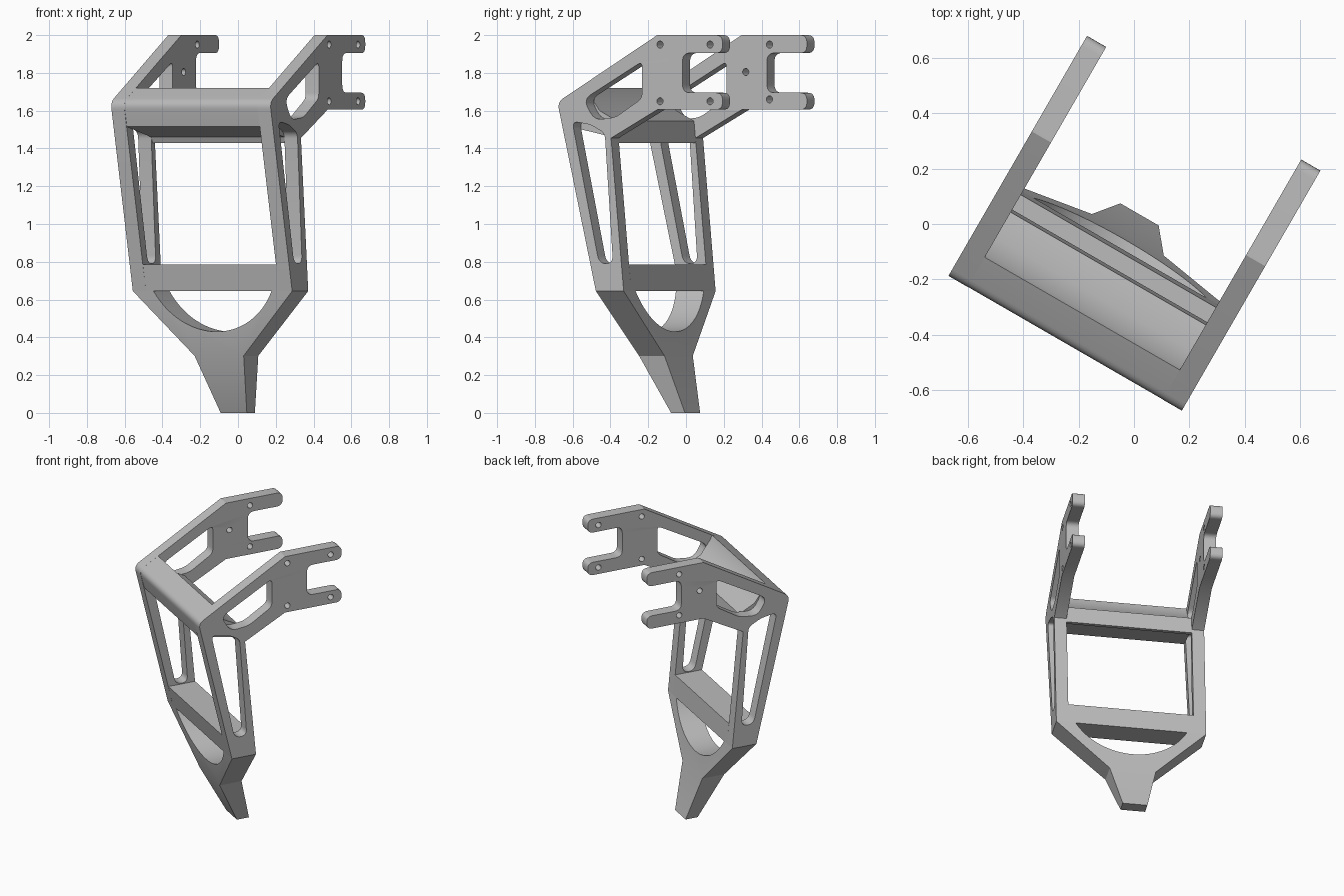
import bpy, bmesh, math
from mathutils import Matrix, Vector

cube = bpy.data.objects.get("Cube")
if cube:
    bpy.data.objects.remove(cube, do_unlink=True)

grey = bpy.data.materials.new("matte_grey")
grey.use_nodes = True
grey.diffuse_color = (0.5, 0.5, 0.5, 1)
grey.node_tree.nodes["Principled BSDF"].inputs["Base Color"].default_value = (0.5, 0.5, 0.5, 1)

# The bracket is turned on its vertical axis: local x is width, local y is depth
TURN = Matrix.Rotation(math.radians(-30), 4, 'Z')
# Maps a flat profile (depth, height) with its thickness along the width
PROFILE = Matrix(((0, 0, 1, 0), (1, 0, 0, 0), (0, 1, 0, 0), (0, 0, 0, 1)))
HALF, THICK = 0.487, 0.08
INNER = HALF - THICK


def rounded(corners, steps=6):
    """Outline from (a, b[, radius]) corners, rounding those with a radius."""
    pts = []
    for i, c in enumerate(corners):
        p = Vector(c[:2])
        if len(c) < 3:
            pts.append(p)
            continue
        a = p + (Vector(corners[i - 1][:2]) - p).normalized() * c[2]
        b = p + (Vector(corners[(i + 1) % len(corners)][:2]) - p).normalized() * c[2]
        for k in range(steps + 1):
            t = k / steps
            pts.append(a * (1 - t) ** 2 + p * 2 * t * (1 - t) + b * t * t)
    return pts


def circle(a, b, r=0.019, n=20):
    return [Vector((a + r * math.cos(k * math.tau / n), b + r * math.sin(k * math.tau / n)))
            for k in range(n)]


def add_object(name, mesh):
    mesh.name = name
    mesh.materials.clear()
    mesh.materials.append(grey)
    ob = bpy.data.objects.new(name, mesh)
    bpy.context.collection.objects.link(ob)
    return ob


def prism(name, outlines, centre, half_width):
    """Extrude a filled profile with holes across the width."""
    cu = bpy.data.curves.new(name, 'CURVE')
    cu.dimensions, cu.fill_mode, cu.extrude = '2D', 'BOTH', half_width
    for line in outlines:
        sp = cu.splines.new('POLY')
        sp.points.add(len(line) - 1)
        for pt, p in zip(sp.points, line):
            pt.co = (p.x, p.y, 0, 1)
        sp.use_cyclic_u = True
    tmp = bpy.data.objects.new(name + "_profile", cu)
    bpy.context.collection.objects.link(tmp)
    dg = bpy.context.evaluated_depsgraph_get()
    mesh = bpy.data.meshes.new_from_object(tmp.evaluated_get(dg))
    bpy.data.objects.remove(tmp, do_unlink=True)
    bpy.data.curves.remove(cu)
    mesh.transform(TURN @ Matrix.Translation((centre, 0, 0)) @ PROFILE)
    bm = bmesh.new()
    bm.from_mesh(mesh)
    bmesh.ops.remove_doubles(bm, verts=bm.verts, dist=0.0001)
    bmesh.ops.recalc_face_normals(bm, faces=bm.faces)
    bm.to_mesh(mesh)
    bm.free()
    return add_object(name, mesh)


def loft(name, rings):
    """Solid through rings of points of equal length."""
    bm = bmesh.new()
    rows = [[bm.verts.new(p) for p in ring] for ring in rings]
    n = len(rows[0])
    for lo, hi in zip(rows, rows[1:]):
        for i in range(n):
            bm.faces.new((lo[i], lo[(i + 1) % n], hi[(i + 1) % n], hi[i]))
    bm.faces.new(rows[0])
    bm.faces.new(rows[-1])
    bmesh.ops.recalc_face_normals(bm, faces=bm.faces)
    mesh = bpy.data.meshes.new(name)
    bm.to_mesh(mesh)
    bm.free()
    mesh.transform(TURN)
    return add_object(name, mesh)


# Side plates: leg, sloping arm and forked end, with two windows
plate = rounded([(-0.505, 1.645, 0.04), (0.105, 2.0), (0.504, 2.0, 0.04), (0.504, 1.905, 0.04),
                 (0.26, 1.905, 0.045), (0.26, 1.695, 0.045), (0.504, 1.695, 0.04),
                 (0.504, 1.605, 0.04), (0.105, 1.605), (-0.177, 1.455),
                 (-0.10, 0.645), (-0.27, 0.645)])
arm_window = rounded([(-0.345, 1.66, 0.05), (0.012, 1.86, 0.03), (0.012, 1.665, 0.03),
                      (-0.15, 1.565, 0.03), (-0.28, 1.55, 0.05)])
leg_window = rounded([(-0.415, 1.545, 0.04), (-0.30, 1.525, 0.03), (-0.215, 1.48, 0.03),
                      (-0.165, 0.79, 0.045), (-0.25, 0.79, 0.045)])
four_holes = [circle(a, b) for a in (0.122, 0.428) for b in (1.65, 1.95)]
three_holes = [circle(0.275, 1.95), circle(0.275, 1.66), circle(0.13, 1.805)]
parts = []
for name, side, holes in (("left_side_plate", 1, four_holes), ("right_side_plate", -1, three_holes)):
    parts.append(prism(name, [plate, arm_window, leg_window] + holes,
                       side * (HALF - THICK / 2), THICK / 2))

# Upper cross beam: front lip, top cap and the floor running down to the back
beam = rounded([(-0.505, 1.645, 0.04), (-0.374, 1.721), (-0.36, 1.69), (-0.293, 1.60),
                (-0.186, 1.545), (-0.175, 1.43), (-0.20, 1.43), (-0.215, 1.46), (-0.471, 1.515)])
parts.append(prism("upper_cross_beam", [beam], 0, INNER))

# Lower cross bar between the legs
bar = rounded([(-0.302, 0.785), (-0.113, 0.785), (-0.10, 0.645), (-0.27, 0.645)])
parts.append(prism("lower_cross_bar", [bar], 0, INNER))

# Tapered foot: half width, front, back and height of each section
foot = loft("tapered_foot", [
    [(-w, f, z), (w, f, z), (w, b, z), (-w, b, z)]
    for w, f, b, z in ((0.08, -0.045, 0.04, 0), (0.15, -0.20, -0.045, 0.302),
                       (HALF, -0.27, -0.10, 0.645))])
parts.append(foot)

# Arched opening through the foot, just under the cross bar
radius, spread = 0.41, math.asin(0.36 / 0.41)
floor_z = 0.43
angles = [spread * (k / 16 - 1) for k in range(33)]
arch = [(radius * math.sin(a), floor_z + radius * (1 - math.cos(a))) for a in angles]
arch = [(-0.36, 0.70)] + arch + [(0.36, 0.70)]
cutter = loft("arch_cutter", [[(x, y, z) for x, z in arch] for y in (-0.6, 0.4)])
cutter.hide_render = True
cut = foot.modifiers.new("arch", 'BOOLEAN')
cut.object, cut.operation, cut.solver = cutter, 'DIFFERENCE', 'EXACT'
dg = bpy.context.evaluated_depsgraph_get()
cut_mesh = bpy.data.meshes.new_from_object(foot.evaluated_get(dg))
foot.modifiers.clear()
foot.data = cut_mesh
bpy.data.objects.remove(cutter, do_unlink=True)

# Smooth the rounded corners and keep the edges sharp
for ob in bpy.context.selected_objects:
    ob.select_set(False)
for ob in parts:
    ob.select_set(True)
bpy.context.view_layer.objects.active = parts[0]
bpy.ops.object.shade_smooth_by_angle(angle=math.radians(30))
